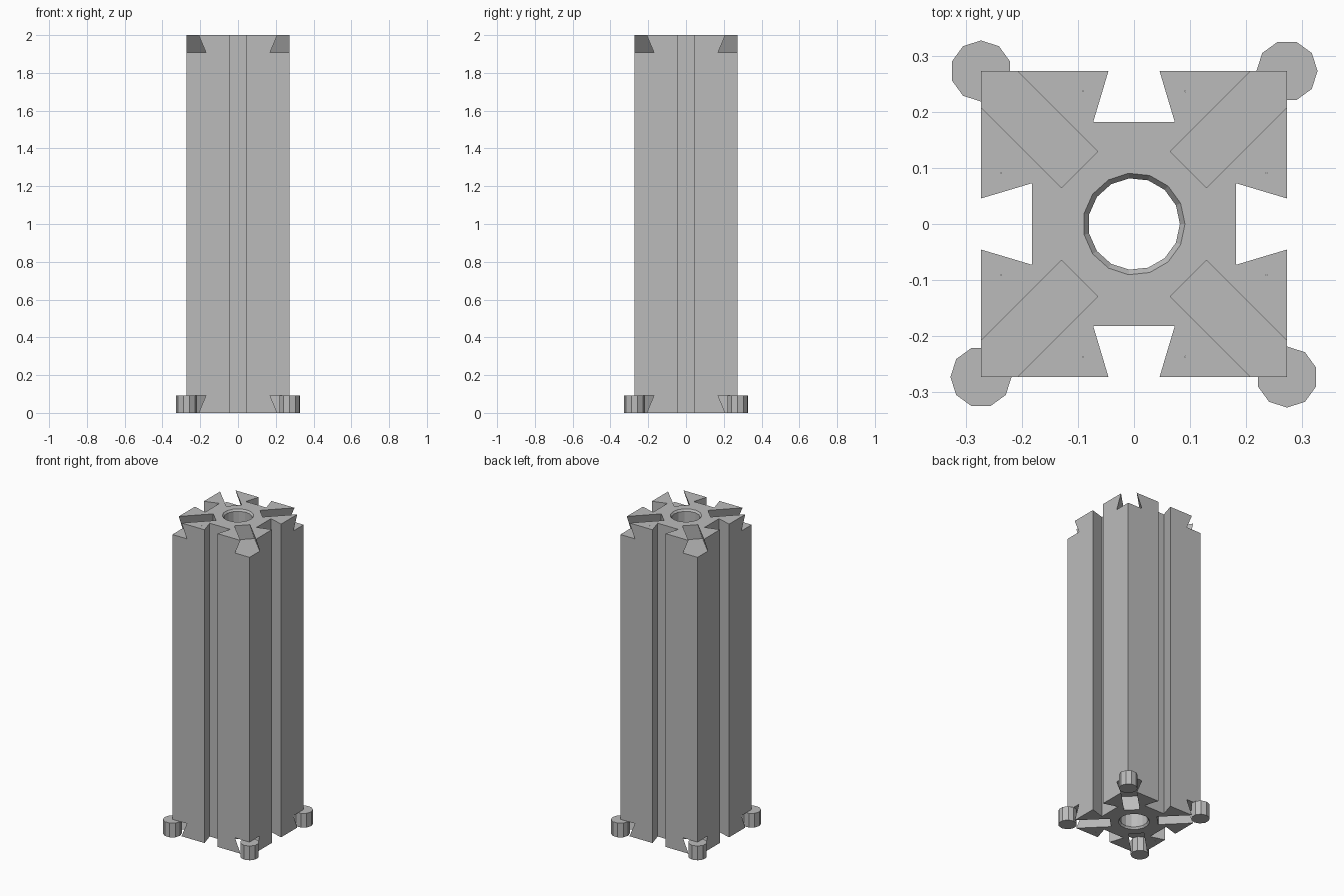
import bpy, bmesh, math
from mathutils import Matrix, Vector

if "Cube" in bpy.data.objects:
    bpy.data.objects.remove(bpy.data.objects["Cube"], do_unlink=True)

HEIGHT = 2.0
HALF = 0.2727                      # half width of the column
DEPTH = 0.0909                     # depth of every dovetail
NECK, ROOT = 0.0455, 0.0727        # dovetail half widths, open and deep
SLOT_START = 0.1370                # radius where the diagonal slots begin
EPS = 0.01

grey = bpy.data.materials.new("plain grey")
grey.use_nodes = True
colour = (0.5, 0.5, 0.5, 1)
grey.diffuse_color = colour
grey.node_tree.nodes["Principled BSDF"].inputs["Base Color"].default_value = colour


def turn(k, offset=0):
    return Matrix.Rotation(math.pi / 2 * k + offset, 4, "Z")


def loft(bm, rings):
    """Skin a stack of equal rings and cap both ends."""
    loops = [[bm.verts.new(p) for p in ring] for ring in rings]
    for a, b in zip(loops, loops[1:]):
        for i in range(len(a)):
            j = (i + 1) % len(a)
            bm.faces.new((a[i], a[j], b[j], b[i]))
    bm.faces.new(loops[0][::-1])
    bm.faces.new(loops[-1])


def circle(x, y, z, r, n):
    return [Vector((x + r * math.cos(2 * math.pi * i / n),
                    y + r * math.sin(2 * math.pi * i / n), z)) for i in range(n)]


def finish(name, bm):
    bmesh.ops.recalc_face_normals(bm, faces=bm.faces)
    mesh = bpy.data.meshes.new(name)
    bm.to_mesh(mesh)
    bm.free()
    mesh.materials.append(grey)
    obj = bpy.data.objects.new(name, mesh)
    bpy.context.collection.objects.link(obj)
    return obj


# Column with a vertical dovetail groove on each side
side = [(HALF, -HALF), (HALF, -NECK), (HALF - DEPTH, -ROOT),
        (HALF - DEPTH, ROOT), (HALF, NECK)]
outline = [turn(k) @ Vector((x, y, 0)) for k in range(4) for x, y in side]
bm = bmesh.new()
loft(bm, [[p + Vector((0, 0, z)) for p in outline] for z in (0, HEIGHT)])
column = finish("column", bm)

# Cutters: diagonal dovetail slots at both ends, bore and pin holes
bm = bmesh.new()
lip = NECK - EPS * (ROOT - NECK) / DEPTH
section = [(-lip, -EPS), (lip, -EPS), (ROOT, DEPTH), (-ROOT, DEPTH)]
for k in range(4):
    rot = turn(k, math.pi / 4)
    for top in (False, True):
        loft(bm, [[rot @ Vector((r, y, HEIGHT - z if top else z))
                   for y, z in section] for r in (SLOT_START, 0.5)])

# Bore with a small bevel at each mouth
BORE, MOUTH, BEVEL = 0.0818, 0.0909, 0.012
flare = MOUTH + (MOUTH - BORE) * EPS / BEVEL
bore = [(-EPS, flare), (BEVEL, BORE), (HEIGHT - BEVEL, BORE), (HEIGHT + EPS, flare)]
loft(bm, [circle(0, 0, z, r, 15) for z, r in bore])

# Hair-thin pin holes beside each groove
for k in range(4):
    for s in (-1, 1):
        p = turn(k) @ Vector((0.2365, s * 0.091, 0))
        loft(bm, [circle(p.x, p.y, z, 0.001, 5) for z in (-EPS, HEIGHT + EPS)])
cutter = finish("column_cutter", bm)
cutter.hide_render = True
cutter.hide_viewport = True
cutter.display_type = "WIRE"

cut = column.modifiers.new("slots and bore", "BOOLEAN")
cut.operation = "DIFFERENCE"
cut.solver = "EXACT"
cut.object = cutter

# Apply the cut and drop the helper
bpy.context.view_layer.update()
graph = bpy.context.evaluated_depsgraph_get()
carved = bpy.data.meshes.new_from_object(column.evaluated_get(graph))
column.modifiers.clear()
column.data = carved
bpy.data.objects.remove(cutter, do_unlink=True)

# Ten-sided foot peg at each lower corner
for k, name in enumerate(("back_left", "back_right", "front_right", "front_left")):
    bm = bmesh.new()
    loft(bm, [[turn(k) @ p for p in circle(HALF, HALF, z, 0.0545, 10)]
              for z in (0, DEPTH)])
    finish(name + "_foot_peg", bm)
